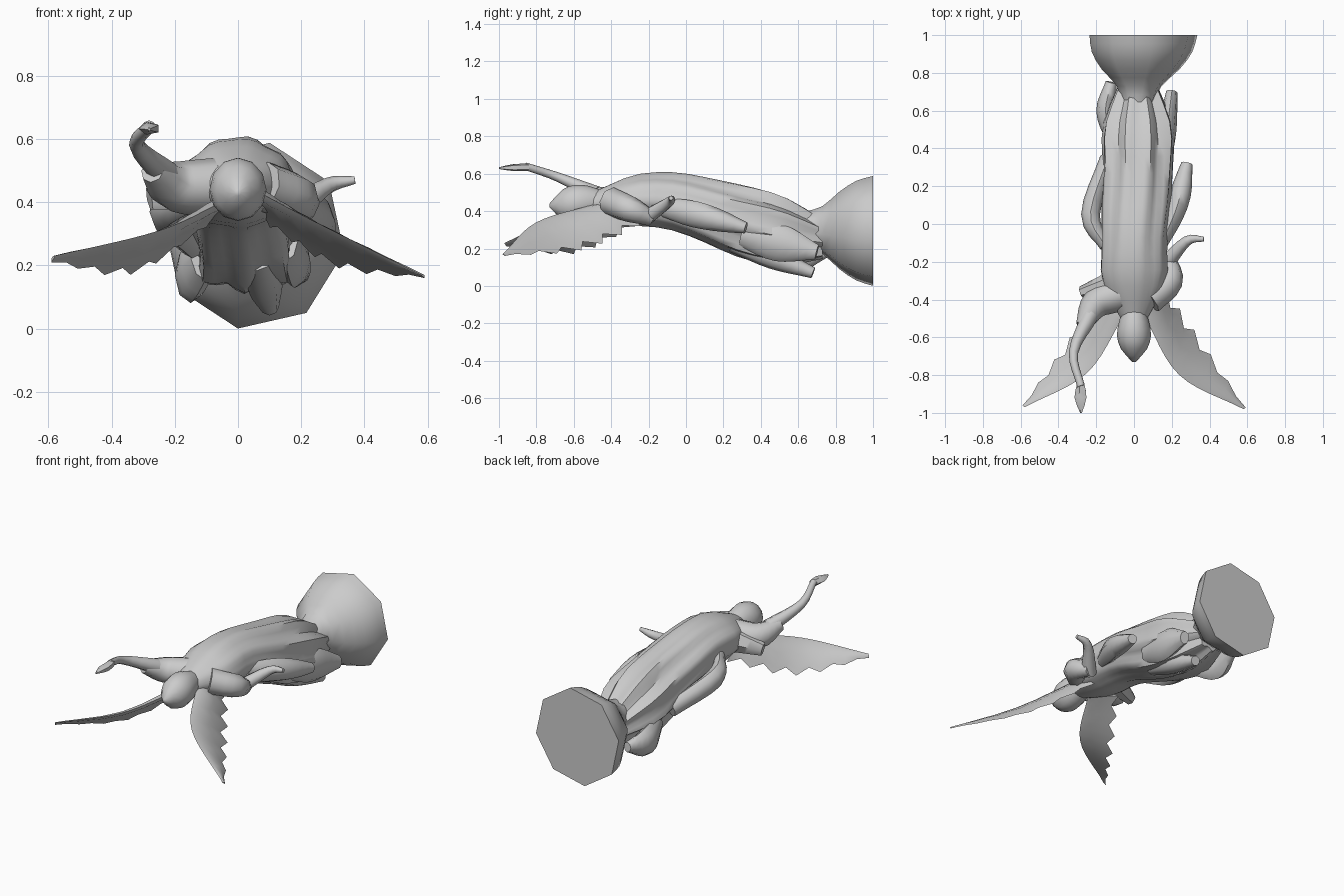
import bpy
import math
from mathutils import Vector

if "Cube" in bpy.data.objects:
    bpy.data.objects.remove(bpy.data.objects["Cube"], do_unlink=True)


def spline(keys, t):
    """Smooth interpolation through evenly spaced keys, either numbers or vectors."""
    spans = len(keys) - 1
    index = min(int(t * spans), spans - 1)
    u = t * spans - index
    start, end = keys[index], keys[index + 1]
    before = keys[index - 1] if index else start * 2 - end
    after = keys[index + 2] if index + 2 <= spans else end * 2 - start
    leave, arrive = (end - before) / 2, (after - start) / 2
    gap = end - start
    return start + leave * u + (gap * 3 - leave * 2 - arrive) * u**2 + (leave + arrive - gap * 2) * u**3


def loft(name, rings):
    """Skin equal-length closed rings and cap both ends."""
    count = len(rings[0])
    verts = [point for ring in rings for point in ring]
    faces = []
    for first in range(0, len(verts) - count, count):
        for i in range(count):
            j = (i + 1) % count
            faces.append((first + i, first + j, first + count + j, first + count + i))
    faces.append(tuple(reversed(range(count))))
    faces.append(tuple(range(len(verts) - count, len(verts))))
    mesh = bpy.data.meshes.new(name)
    mesh.from_pydata(verts, [], faces)
    obj = bpy.data.objects.new(name, mesh)
    bpy.context.collection.objects.link(obj)
    bpy.ops.object.select_all(action='DESELECT')
    obj.select_set(True)
    bpy.context.view_layer.objects.active = obj
    bpy.ops.object.mode_set(mode='EDIT')
    bpy.ops.mesh.select_all(action='SELECT')
    bpy.ops.mesh.normals_make_consistent(inside=False)
    bpy.ops.object.mode_set(mode='OBJECT')
    bpy.ops.object.shade_smooth_by_angle(angle=math.radians(50))


def no_folds(angle, t):
    return 1


def robe_folds(angle, t):
    """Pleats that deepen toward the hem."""
    return 1 + t * (math.cos(9 * angle + 2 * t) / 9 + math.sin(5 * angle) / 20)


def tube(name, path, widths, heights=None, sides=8, steps=8, folds=no_folds, upright=False, turn=0):
    """Sweep an ellipse along a smooth path, with keyed half widths and half heights."""
    path = [Vector(point) for point in path]
    heights = heights or widths
    centres = [spline(path, k / steps) for k in range(steps + 1)]
    rings = []
    for k, centre in enumerate(centres):
        t = k / steps
        ahead = centres[min(k + 1, steps)] - centres[max(k - 1, 0)]
        if upright:
            ahead = Vector((0, 1, 0))
        across = ahead.cross(Vector((0, 0, 1))).normalized()
        up = across.cross(ahead).normalized()
        ring = []
        for i in range(sides):
            angle = math.tau * i / sides + turn
            size = folds(angle, t)
            ring.append(centre + across * math.cos(angle) * size * spline(widths, t)
                        + up * math.sin(angle) * size * spline(heights, t))
        rings.append(ring)
    loft(name, rings)


def wing(name, side, lead, trail, steps=12):
    """Cambered blade with a thick leading edge and a notched feather edge."""
    lead = [Vector((side * x, y, z)) for x, y, z in lead]
    trail = [Vector((side * x, y, z)) for x, y, z in trail]
    span = lead[-1] - lead[0]
    rings = []
    for k in range(steps + 1):
        t = k / steps
        front, back = spline(lead, t), spline(trail, t)
        if k % 2:
            back = back.lerp(front, .2)
        chord = back - front
        normal = chord.cross(span).normalized() * -side
        normal *= math.copysign(1, normal.z)
        thick = .03 * (1 - .8 * t)
        ring = []
        for i in range(8):
            angle = math.tau * i / 8
            u = (1 - math.cos(angle)) / 2
            bulge = math.sin(angle) * (1 - .8 * u) + math.sin(math.pi * u) / 2
            ring.append(front + chord * u + normal * bulge * thick)
        rings.append(ring)
    loft(name, rings)


# Flared eight-sided plinth
tube("plinth", [(.02, .64, .3), (.05, 1, .294)], [.09, .12, .21, .27, .29],
     [.1, .13, .21, .27, .298], upright=True, turn=math.radians(-10))

# Pleated robe, narrow at the neck and ankles
tube("robe", [(0, -.5, .44), (0, -.1, .455), (.02, .3, .345), (.02, .73, .25)],
     [.07, .17, .17, .18, .18, .18, .1], [.06, .13, .15, .17, .19, .18, .1],
     sides=36, steps=14, folds=robe_folds, upright=True)

# Head with gathered hair
tube("head", [(0, -.45, .45), (0, -.73, .43)], [.06, .08, .09, .07, .01],
     [.06, .09, .1, .08, .01], sides=12, upright=True)

# Raised right arm with a loose sleeve
tube("right_sleeve", [(-.07, -.37, .45), (-.2, -.42, .45), (-.27, -.54, .5)], [.09, .08, .04])
tube("right_sleeve_drape", [(-.14, -.32, .44), (-.28, -.36, .41)], [.06, .03], [.07, .04], sides=6)
tube("right_forearm", [(-.23, -.48, .49), (-.32, -.68, .58), (-.28, -.86, .64)], [.045, .025, .02])
tube("right_hand", [(-.28, -.84, .635), (-.28, -1, .63)], [.02, .035, .005], [.02, .02, .005],
     sides=5, steps=4)

# Lowered left arm with an outstretched hand
tube("left_sleeve", [(.08, -.4, .45), (.19, -.3, .41), (.18, -.18, .36)], [.08, .07, .04])
tube("left_forearm", [(.16, -.22, .36), (.28, -.09, .45), (.37, -.08, .47)], [.045, .027, .012])

# Loose cloth on the flanks
tube("left_drape", [(.14, -.12, .42), (.23, .1, .37), (.28, .32, .31)],
     [.03, .05, .055, .03], [.05, .07, .06, .03])
tube("right_drape", [(-.15, -.12, .42), (-.23, .05, .37), (-.14, .35, .27)],
     [.03, .05, .04], [.05, .06, .05])

# Bunched hem around the feet
tube("left_hem", [(.15, .3, .28), (.2, .7, .18)], [.04, .05, .03], [.07, .1, .04])
tube("right_hem", [(-.11, .45, .22), (-.15, .6, .17), (-.12, .75, .18)], [.04, .05, .03], [.07, .09, .03])
tube("front_hem", [(.06, .25, .23), (.1, .68, .07)], [.05, .06, .03])

# Spread wings, the right one carried flatter
wing("left_wing", 1, [(.05, -.48, .44), (.24, -.8, .34), (.58, -.98, .17)],
     [(.1, -.24, .32), (.32, -.56, .19), (.59, -.97, .16)])
wing("right_wing", -1, [(.05, -.48, .4), (.25, -.79, .31), (.58, -.97, .23)],
     [(.1, -.26, .32), (.34, -.6, .17), (.59, -.96, .21)])
